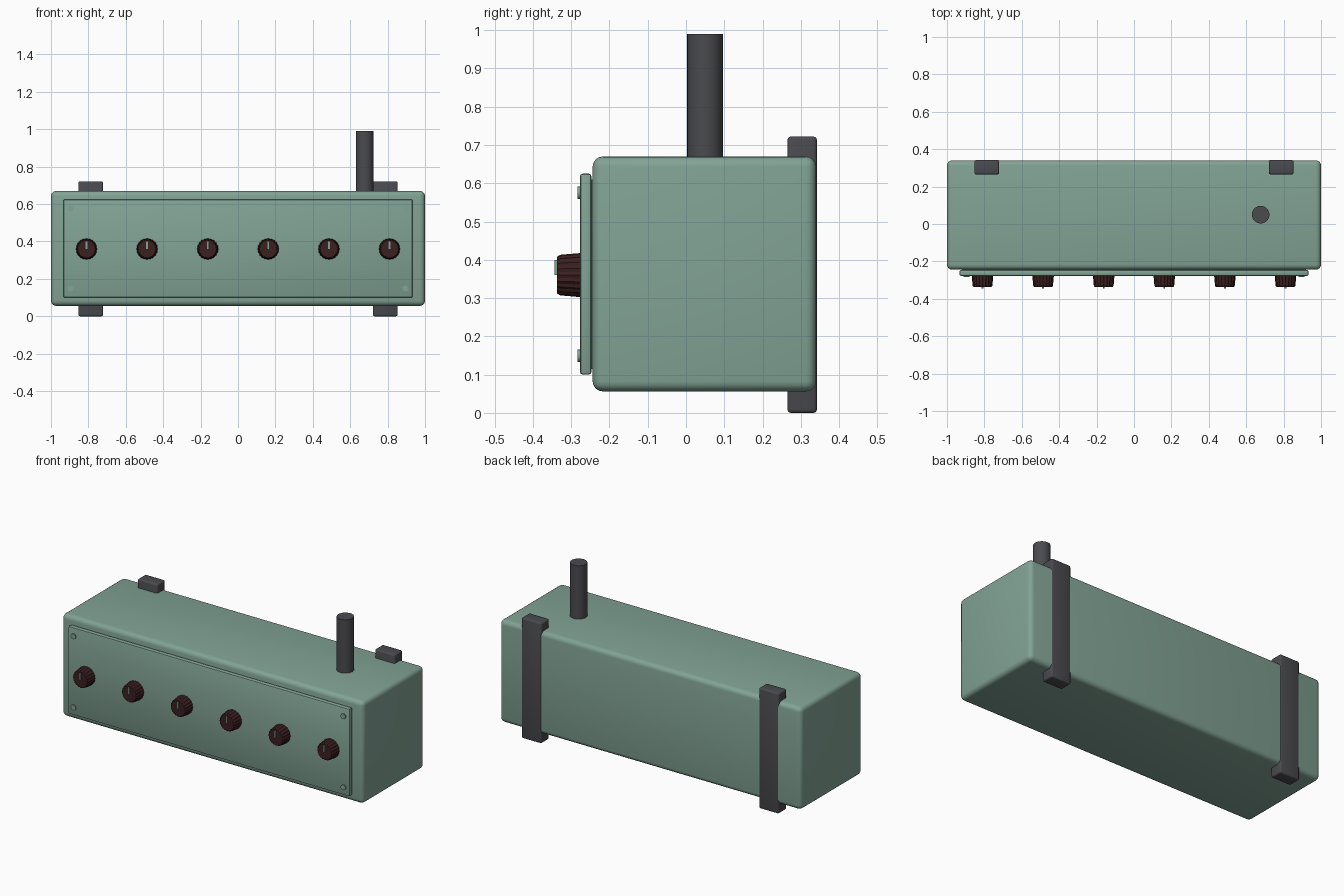
import bpy, bmesh, math
from mathutils import Matrix

if "Cube" in bpy.data.objects:
    bpy.data.objects.remove(bpy.data.objects["Cube"], do_unlink=True)


def material(name, rgb):
    m = bpy.data.materials.new(name)
    m.use_nodes = True
    m.diffuse_color = (*rgb, 1)
    m.node_tree.nodes["Principled BSDF"].inputs["Base Color"].default_value = (*rgb, 1)
    return m


green = material("sage green", (0.223, 0.366, 0.301))
grey = material("dark grey", (0.069, 0.07, 0.078))
brown = material("dark brown", (0.045, 0.014, 0.014))


def finish(bm, name, mat, smooth=True):
    bmesh.ops.recalc_face_normals(bm, faces=bm.faces)
    mesh = bpy.data.meshes.new(name)
    bm.to_mesh(mesh)
    bm.free()
    ob = bpy.data.objects.new(name, mesh)
    bpy.context.collection.objects.link(ob)
    mesh.materials.append(mat)
    if smooth:
        bpy.ops.object.select_all(action='DESELECT')
        ob.select_set(True)
        bpy.context.view_layer.objects.active = ob
        bpy.ops.object.shade_smooth_by_angle(angle=math.radians(35))
    return ob


def box(name, mat, x, y, z, bevel=0.0, segments=3):
    """Box from (min, max) ranges with rounded edges."""
    bm = bmesh.new()
    size = [r[1] - r[0] for r in (x, y, z)]
    mid = [(r[0] + r[1]) / 2 for r in (x, y, z)]
    bmesh.ops.create_cube(bm, size=1, matrix=Matrix.Translation(mid) @ Matrix.Diagonal((*size, 1)))
    if bevel:
        bmesh.ops.bevel(bm, geom=bm.edges[:], offset=bevel, segments=segments,
                        profile=0.5, affect='EDGES')
    return finish(bm, name, mat, bevel > 0)


def cylinder(name, mat, center, radius, depth, sides, forward=False):
    bm = bmesh.new()
    turn = Matrix.Rotation(math.pi / 2, 4, 'X') if forward else Matrix()
    bmesh.ops.create_cone(bm, cap_ends=True, segments=sides, radius1=radius, radius2=radius,
                          depth=depth, matrix=Matrix.Translation(center) @ turn)
    return finish(bm, name, mat)


def knob(name, x, z):
    """Tapered knob with a fluted grip and a chamfered front."""
    bm = bmesh.new()
    teeth = 20
    rings = []
    for y, r in ((-0.27, 0.058), (-0.329, 0.053), (-0.337, 0.048)):
        ring = []
        for i in range(teeth * 2):
            a = math.pi * i / teeth
            rr = r - 0.003 * (i % 2)
            ring.append(bm.verts.new((x + rr * math.cos(a), y, z + rr * math.sin(a))))
        rings.append(ring)
    for a, b in zip(rings, rings[1:]):
        for i in range(len(a)):
            j = (i + 1) % len(a)
            bm.faces.new((a[i], a[j], b[j], b[i]))
    bm.faces.new(rings[0])
    bm.faces.new(rings[-1])
    return finish(bm, name, brown, False)


# Case and front panel
box("case", green, (-1, 1), (-0.244, 0.34), (0.056, 0.67), 0.027, 4)
box("panel_backing", green, (-0.92, 0.92), (-0.25, -0.22), (0.115, 0.61))
box("front_panel", green, (-0.933, 0.933), (-0.277, -0.247), (0.1, 0.625), 0.007, 2)

# Knobs with pointer marks
for i in range(6):
    kx = -0.81 + 0.324 * i
    knob(f"knob_{i + 1}", kx, 0.36)
    box(f"knob_pointer_{i + 1}", green, (kx - 0.005, kx + 0.005), (-0.344, -0.335), (0.36, 0.4))

# Parts repeated on both sides
for side, s in (("left", 1), ("right", -1)):
    bx = 0.787 * s
    box(f"{side}_strap", grey, (bx - 0.066, bx + 0.066), (0.265, 0.342), (0, 0.722), 0.009)
    for level, z in (("upper", 0.575), ("lower", 0.149)):
        cylinder(f"{side}_{level}_screw", green, (0.895 * s, -0.278, z), 0.016, 0.012, 20, True)

# Antenna
cylinder("antenna", grey, (0.677, 0.05, 0.815), 0.047, 0.35, 32)
